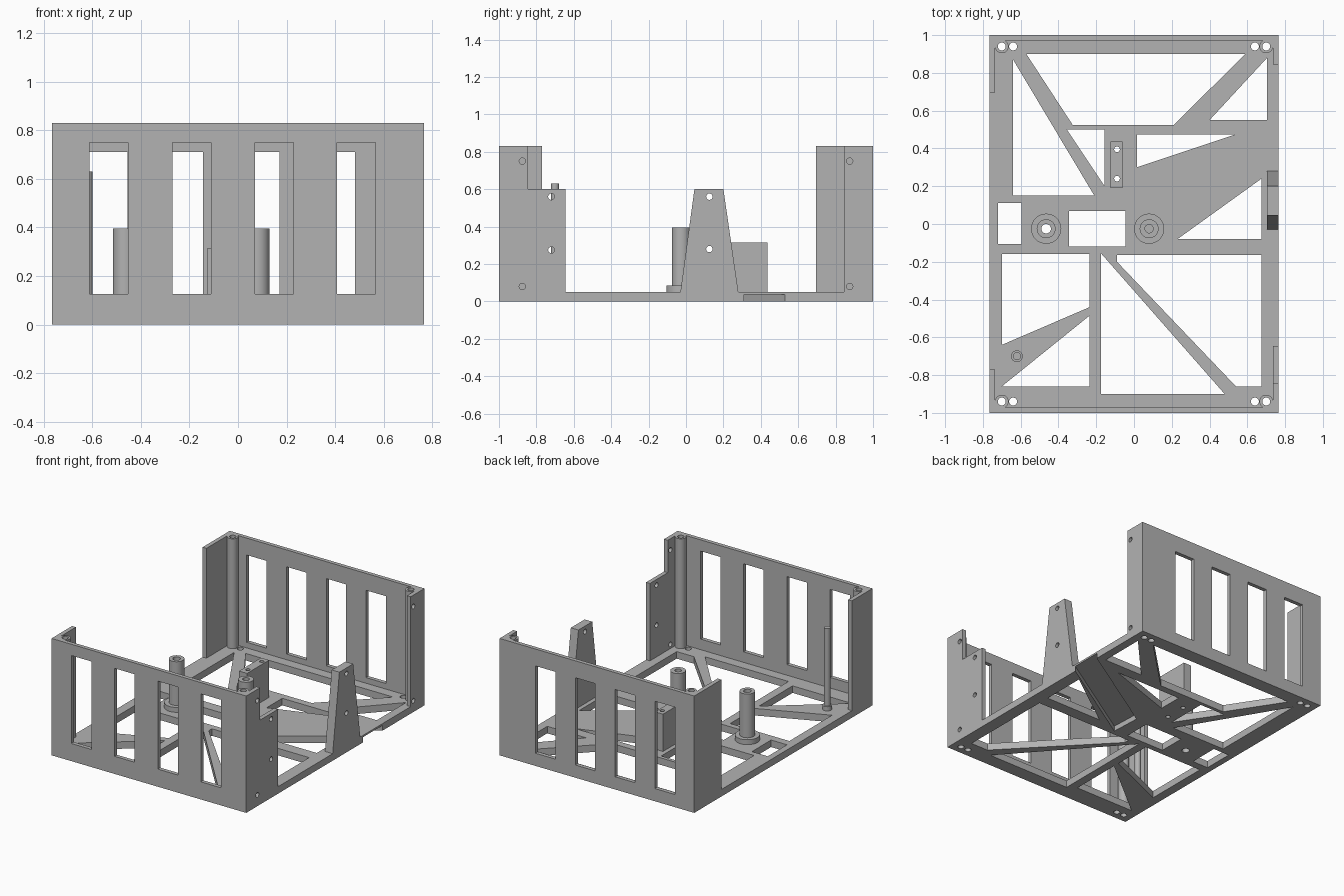
import bpy, bmesh
from math import cos, sin, pi, radians
from mathutils import Matrix

cube = bpy.data.objects.get("Cube")
if cube:
    bpy.data.objects.remove(cube, do_unlink=True)

grey = bpy.data.materials.new("plain_grey")
grey.use_nodes = True
GREY = (0.45, 0.45, 0.45, 1)
grey.diffuse_color = GREY
grey.node_tree.nodes["Principled BSDF"].inputs["Base Color"].default_value = GREY

W, L, T, H = 0.765, 1.0, 0.05, 0.83      # half width, half length, floor thickness, height

# Maps a flat profile to the plane across the named axis
PLANES = {
    "z": Matrix.Identity(4),
    "y": Matrix(((1, 0, 0, 0), (0, 0, -1, 0), (0, 1, 0, 0), (0, 0, 0, 1))),
    "x": Matrix(((0, 0, 1, 0), (1, 0, 0, 0), (0, 1, 0, 0), (0, 0, 0, 1))),
}


def rect(x0, x1, y0, y1):
    return [(x0, y0), (x1, y0), (x1, y1), (x0, y1)]


def circle(x, y, r, n=32):
    return [(x + r * cos(2 * pi * i / n), y + r * sin(2 * pi * i / n)) for i in range(n)]


def solid(name, loops, lo, hi, axis="z"):
    """Extrude an outline with holes from lo to hi along an axis."""
    curve = bpy.data.curves.new(name, "CURVE")
    curve.dimensions = "2D"
    curve.fill_mode = "BOTH"
    curve.extrude = (hi - lo) / 2
    for loop in loops:
        spline = curve.splines.new("POLY")
        spline.points.add(len(loop) - 1)
        for point, (u, v) in zip(spline.points, loop):
            point.co = (u, v, 0, 1)
        spline.use_cyclic_u = True
    temp = bpy.data.objects.new(name + "_profile", curve)
    bpy.context.collection.objects.link(temp)
    graph = bpy.context.evaluated_depsgraph_get()
    mesh = bpy.data.meshes.new_from_object(temp.evaluated_get(graph))
    bpy.data.objects.remove(temp, do_unlink=True)

    shift = (lo + hi) / 2 * (-1 if axis == "y" else 1)
    mesh.transform(PLANES[axis] @ Matrix.Translation((0, 0, shift)))
    bm = bmesh.new()
    bm.from_mesh(mesh)
    bmesh.ops.remove_doubles(bm, verts=bm.verts, dist=0.0001)
    bmesh.ops.recalc_face_normals(bm, faces=bm.faces)
    bm.to_mesh(mesh)
    bm.free()
    mesh.materials.clear()
    mesh.materials.append(grey)
    obj = bpy.data.objects.new(name, mesh)
    bpy.context.collection.objects.link(obj)
    bpy.ops.object.select_all(action="DESELECT")
    obj.select_set(True)
    bpy.context.view_layer.objects.active = obj
    bpy.ops.object.shade_smooth_by_angle(angle=radians(30))
    return obj


# Floor frame: truss openings and screw holes
openings = [
    [(-0.57, 0.9), (0.59, 0.9), (0.21, 0.525), (-0.325, 0.525)],
    [(0.705, 0.88), (0.705, 0.55), (0.4, 0.55)],
    [(-0.64, 0.87), (-0.21, 0.15), (-0.64, 0.15)],
    [(-0.355, 0.5), (-0.155, 0.5), (-0.155, 0.2)],
    [(0.015, 0.475), (0.54, 0.475), (0.015, 0.3)],
    [(0.675, 0.24), (0.23, -0.08), (0.675, -0.08)],
    rect(-0.72, -0.595, -0.105, 0.11),
    rect(-0.345, -0.045, -0.12, 0.07),
    [(-0.7, -0.16), (-0.235, -0.16), (-0.235, -0.44), (-0.7, -0.64)],
    [(-0.235, -0.485), (-0.235, -0.86), (-0.7, -0.86)],
    [(-0.175, -0.155), (-0.175, -0.9), (0.48, -0.9)],
    [(-0.09, -0.165), (0.675, -0.165), (0.675, -0.86), (0.54, -0.86), (-0.09, -0.2)],
]
corners = [(sx, sy) for sx in (-1, 1) for sy in (-1, 1)]
for sx, sy in corners:
    for x in (0.64, 0.70):
        openings.append(circle(sx * x, sy * 0.94, 0.021))
openings.append(circle(-0.465, -0.025, 0.025))
openings += [circle(-0.09, y, 0.015) for y in (0.24, 0.395)]

# The lower layer has a shallow diagonal cable channel open to the right side
channel = [(W, 0.31), (0.06, -0.13), (0.05, 0.085), (W, 0.53)]
lower = [(-W, -L), (W, -L)] + channel + [(W, L), (-W, L)]
solid("floor_lower", [lower] + openings, 0, 0.037)
solid("floor_upper", [rect(-W, W, -L, L)] + openings, 0.037, T)

# End walls with tall slots
front_slots = [rect(x, x + 0.158, 0.125, 0.75) for x in (-0.61, -0.27, 0.07, 0.408)]
back_slots = [rect(x, x + 0.157, 0.09, 0.71) for x in (-0.612, -0.30, 0.013, 0.325)]
solid("front_wall", [rect(-W, W, T, H)] + front_slots, -L, -0.972, "y")
solid("back_wall", [rect(-W, W, T, H)] + back_slots, 0.972, L, "y")

# Side flanges at the corners
HOLE = 0.017
stepped = [(-L, T), (-0.645, T), (-0.645, 0.6), (-0.845, 0.6), (-0.845, H), (-L, H)]
front_holes = [circle(y, z, HOLE, 20) for y, z in
               ((-0.875, 0.75), (-0.875, 0.08), (-0.72, 0.56), (-0.72, 0.275))]
back_holes = [circle(0.875, z, HOLE, 20) for z in (0.75, 0.08)]
solid("front_flange_right", [stepped] + front_holes, 0.735, W, "x")
solid("back_flange_right", [rect(0.845, L, T, H)] + back_holes, 0.735, W, "x")
solid("front_flange_left", [rect(-L, -0.77, T, H)], -W, -0.735, "x")
solid("back_flange_left", [rect(0.695, L, T, H)], -W, -0.735, "x")

# Screw columns, rounded inward and square toward the corner
for sx, sy in corners:
    arc = [(0.70 + 0.036 * cos(a), 0.94 + 0.036 * sin(a))
           for a in (pi / 2 + 1.5 * pi * i / 24 for i in range(25))]
    outline = [(sx * x, sy * y) for x, y in arc + [(0.736, 0.976)]]
    solid("corner_column", [outline, circle(sx * 0.70, sy * 0.94, 0.021)], T, H)

# Tapered side bracket
taper = [(-0.03, T), (0.28, T), (0.2, 0.6), (0.045, 0.6)]
solid("side_bracket", [taper] + [circle(0.125, z, HOLE, 20) for z in (0.56, 0.28)],
      0.705, W, "x")

# Two hollow standoffs with collars
for x, bore in ((-0.465, 0.025), (0.08, 0.022)):
    hole = circle(x, -0.025, bore)
    solid("standoff_collar", [circle(x, -0.025, 0.08), hole], T, 0.085)
    solid("standoff_tube", [circle(x, -0.025, 0.05), hole], 0.085, 0.395)

# Upright mounting block with two bores
solid("mounting_block", [rect(-0.125, -0.062, 0.19, 0.437)]
      + [circle(-0.09, y, 0.015, 20) for y in (0.24, 0.395)], T, 0.315)

# Slim rod with a small foot
solid("rod_foot", [circle(-0.62, -0.7, 0.031)], T, 0.08)
solid("rod", [circle(-0.62, -0.7, 0.021)], 0.08, 0.63)
